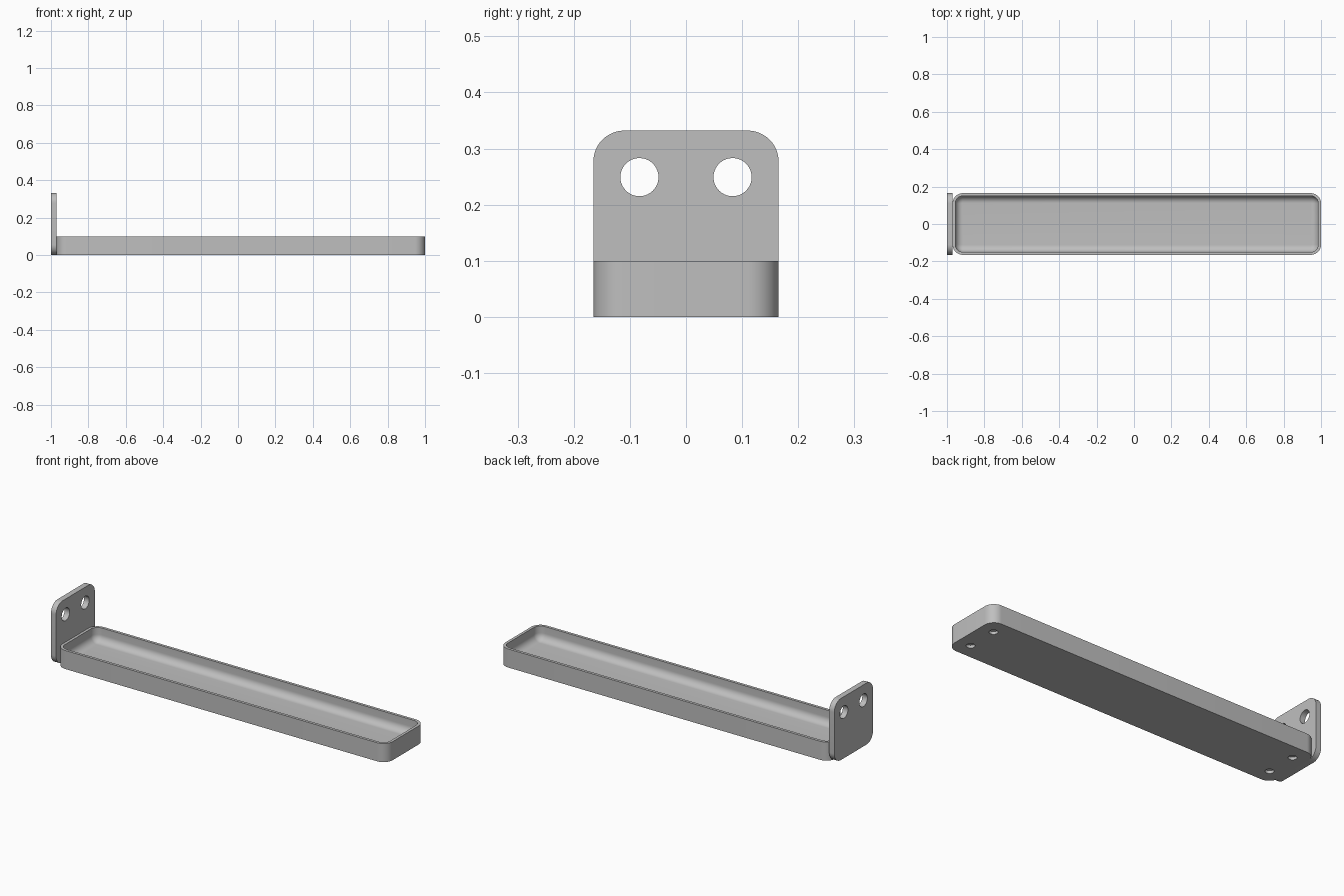
import bpy
import bmesh
import math

cube = bpy.data.objects.get("Cube")
if cube:
    bpy.data.objects.remove(cube, do_unlink=True)

grey = bpy.data.materials.new("light_grey")
grey.use_nodes = True
COLOUR = (0.52, 0.52, 0.52, 1)
grey.diffuse_color = COLOUR
grey.node_tree.nodes["Principled BSDF"].inputs["Base Color"].default_value = COLOUR

STEPS = 12          # segments per rounded corner
HALF_WIDTH = 0.165
CORNER = 0.055


def rounded_rect(half_a, half_b, radius):
    """Closed counter-clockwise outline of a rounded rectangle."""
    points = []
    for quarter, (sa, sb) in enumerate(((1, 1), (-1, 1), (-1, -1), (1, -1))):
        for i in range(STEPS + 1):
            t = (quarter + i / STEPS) * math.pi / 2
            points.append((sa * (half_a - radius) + radius * math.cos(t),
                           sb * (half_b - radius) + radius * math.sin(t)))
    return points


def loft(name, rings):
    """Skin matching rings and cap both ends."""
    bm = bmesh.new()
    loops = [[bm.verts.new(p) for p in ring] for ring in rings]
    for low, high in zip(loops, loops[1:]):
        for i in range(len(low)):
            j = (i + 1) % len(low)
            bm.faces.new((low[i], low[j], high[j], high[i]))
    bm.faces.new(loops[0][::-1])
    bm.faces.new(loops[-1])
    bmesh.ops.recalc_face_normals(bm, faces=bm.faces)
    mesh = bpy.data.meshes.new(name)
    bm.to_mesh(mesh)
    bm.free()
    mesh.materials.append(grey)
    obj = bpy.data.objects.new(name, mesh)
    bpy.context.collection.objects.link(obj)
    return obj


def drill(obj, centre, radius, depth, rotation=(0, 0, 0)):
    """Cut one round hole, then discard the cutter."""
    bpy.ops.mesh.primitive_cylinder_add(vertices=40, radius=radius, depth=depth,
                                        location=centre, rotation=rotation)
    cutter = bpy.context.object
    cutter.hide_render = True
    cutter.data.materials.append(grey)
    cut = obj.modifiers.new("hole", 'BOOLEAN')
    cut.operation = 'DIFFERENCE'
    cut.solver = 'EXACT'
    cut.object = cutter
    bpy.context.view_layer.objects.active = obj
    bpy.ops.object.modifier_apply(modifier=cut.name)
    bpy.data.objects.remove(cutter, do_unlink=True)


def smooth(obj):
    bpy.ops.object.select_all(action='DESELECT')
    obj.select_set(True)
    bpy.context.view_layer.objects.active = obj
    bpy.ops.object.shade_smooth_by_angle(angle=math.radians(30))


# Tray: outer wall, rim, inner wall and a filleted floor
TRAY_X, TRAY_HALF, TRAY_TOP = 0.015, 0.985, 0.10
WALL, FLOOR, FILLET = 0.015, 0.025, 0.038
section = [(0, 0), (0, TRAY_TOP), (WALL, TRAY_TOP)]
for k in range(11):
    t = k / 10 * math.pi / 2
    section.append((WALL + FILLET * (1 - math.cos(t)),
                    FLOOR + FILLET * (1 - math.sin(t))))
tray = loft("tray", [
    [(TRAY_X + a, b, z) for a, b in
     rounded_rect(TRAY_HALF - inset, HALF_WIDTH - inset, CORNER - inset)]
    for inset, z in section])

# Blind holes under the tray
for sx in (-1, 1):
    for sy in (-1, 1):
        drill(tray, (TRAY_X + sx * 0.91, sy * 0.083, 0), 0.021, 0.03)
smooth(tray)

# Upright mounting plate with two through holes
PLATE_HALF = 0.166
plate = loft("mounting_plate", [
    [(x, a, PLATE_HALF + b) for a, b in
     rounded_rect(HALF_WIDTH, PLATE_HALF, CORNER)]
    for x in (-1.0, -0.9695)])
for sy in (-1, 1):
    drill(plate, (-0.985, sy * 0.083, 0.249), 0.034, 0.2, (0, math.pi / 2, 0))
smooth(plate)
